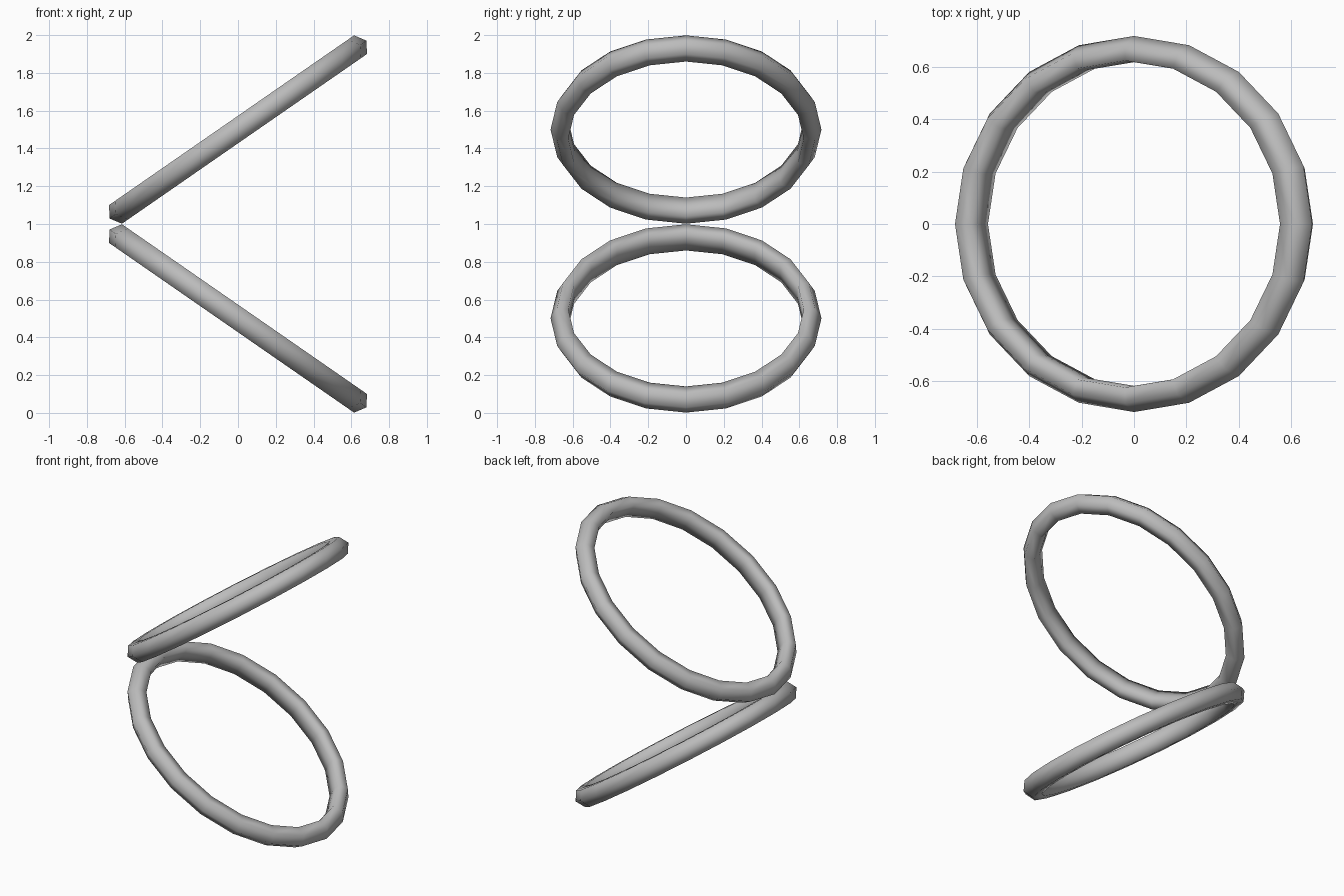
import bpy
import bmesh
from math import cos, sin, pi, radians
from mathutils import Matrix

if "Cube" in bpy.data.objects:
    bpy.data.objects.remove(bpy.data.objects["Cube"], do_unlink=True)

SEGMENTS = 20
TILT = radians(34.7)
WIDTH_RATIO = 0.867  # oval: shorter across y

# Band cross-section: (radius, offset along the ring axis)
SECTION = [(0.827, 0), (0.789, 0.06), (0.719, 0.06),
           (0.712, 0), (0.719, -0.06), (0.789, -0.06)]

grey = bpy.data.materials.new("grey_metal")
grey.use_nodes = True
colour = (0.5, 0.5, 0.5, 1)
grey.diffuse_color = colour
grey.node_tree.nodes["Principled BSDF"].inputs["Base Color"].default_value = colour


def oval_ring(name, height, tilt):
    """Sweep the section round an oval, then tilt and lift the ring."""
    bm = bmesh.new()
    loops = []
    for i in range(SEGMENTS):
        a = 2 * pi * i / SEGMENTS
        loops.append([bm.verts.new((r * cos(a), r * sin(a) * WIDTH_RATIO, n))
                      for r, n in SECTION])
    for i, loop in enumerate(loops):
        after = loops[(i + 1) % SEGMENTS]
        for j in range(len(SECTION)):
            k = (j + 1) % len(SECTION)
            bm.faces.new((loop[j], after[j], after[k], loop[k])).smooth = True
    bmesh.ops.recalc_face_normals(bm, faces=bm.faces)
    bm.transform(Matrix.Translation((0, 0, height)) @ Matrix.Rotation(-tilt, 4, "Y"))
    mesh = bpy.data.meshes.new(name)
    bm.to_mesh(mesh)
    bm.free()
    mesh.materials.append(grey)
    bpy.context.collection.objects.link(bpy.data.objects.new(name, mesh))


# Two rings leaning apart, touching at the right
oval_ring("upper_ring", 1.5, TILT)
oval_ring("lower_ring", 0.5, -TILT)
